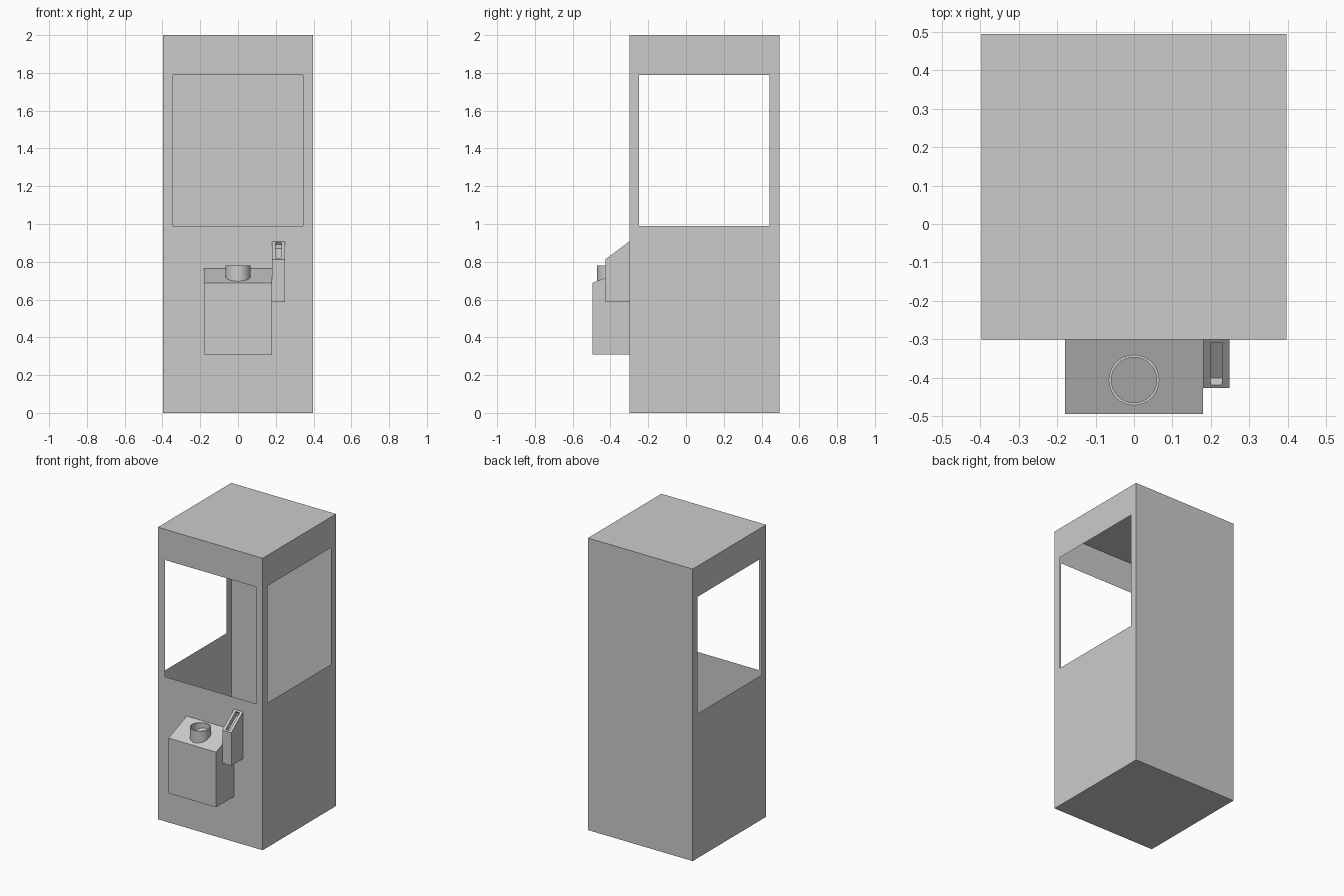
import bpy, bmesh, math
from mathutils import Vector

if "Cube" in bpy.data.objects:
    bpy.data.objects.remove(bpy.data.objects["Cube"])


def finish(bm, name):
    mesh = bpy.data.meshes.new(name)
    bm.to_mesh(mesh)
    bm.free()
    obj = bpy.data.objects.new(name, mesh)
    bpy.context.collection.objects.link(obj)
    return obj


def prism(profile, x0, x1):
    """Extrude a (y, z) side profile from x0 to x1."""
    bm = bmesh.new()
    face = bm.faces.new([bm.verts.new((x0, y, z)) for y, z in profile])
    ext = bmesh.ops.extrude_face_region(bm, geom=[face])
    verts = [g for g in ext["geom"] if isinstance(g, bmesh.types.BMVert)]
    bmesh.ops.translate(bm, verts=verts, vec=(x1 - x0, 0, 0))
    bmesh.ops.recalc_face_normals(bm, faces=bm.faces[:])
    return bm


FRONT, BACK = -0.30, 0.494
HALF = 0.397

# Cabinet: thin shell with open windows in the front and both sides
bm = prism([(FRONT, 0), (BACK, 0), (BACK, 2), (FRONT, 2)], -HALF, HALF)
walls = [f for f in bm.faces if f.normal.y < -0.9 or abs(f.normal.x) > 0.9]
for wall in walls:
    bmesh.ops.inset_individual(bm, faces=[wall], thickness=0.074)
    for v in wall.verts:
        v.co.z = 1.79 if v.co.z > 1 else 0.99
bmesh.ops.delete(bm, geom=walls, context='FACES')
finish(bm, "cabinet")

# Control box with sloping top
finish(prism([(-0.494, 0.31), (FRONT, 0.31), (FRONT, 0.765), (-0.494, 0.688)],
             -0.18, 0.18), "control_box")

# Coin block with a recessed slot in its sloping top
bm = prism([(-0.427, 0.587), (FRONT, 0.587), (FRONT, 0.908), (-0.427, 0.813)],
           0.18, 0.248)
slope = next(f for f in bm.faces if f.normal.y < -0.1 and f.normal.z > 0.1)
normal = slope.normal.copy()
bmesh.ops.inset_individual(bm, faces=[slope], thickness=0.015)
for v in slope.verts:
    v.co.x = 0.214 + (v.co.x - 0.214) * 0.65
slot = bmesh.ops.extrude_face_region(bm, geom=[slope])
verts = [g for g in slot["geom"] if isinstance(g, bmesh.types.BMVert)]
bmesh.ops.translate(bm, verts=verts, vec=-0.03 * normal)
if slope.is_valid:
    bmesh.ops.delete(bm, geom=[slope], context='FACES_ONLY')
finish(bm, "coin_slot")

# Round collar standing on the control box, open at the top
bm = bmesh.new()
center = Vector((0, -0.406, 0))
ring = [(0.059, 0.69), (0.059, 0.78), (0.066, 0.78), (0.066, 0.69)]
edge = [bm.verts.new(center + Vector((r, 0, z))) for r, z in ring]
edges = [bm.edges.new((a, b)) for a, b in zip(edge, edge[1:])]
bmesh.ops.spin(bm, geom=edge + edges, cent=center, axis=(0, 0, 1),
               angle=math.tau, steps=32)
bmesh.ops.remove_doubles(bm, verts=bm.verts[:], dist=0.0005)
bmesh.ops.recalc_face_normals(bm, faces=bm.faces[:])
collar = finish(bm, "round_collar")
bpy.context.view_layer.objects.active = collar
collar.select_set(True)
bpy.ops.object.shade_smooth_by_angle(angle=math.radians(30))
